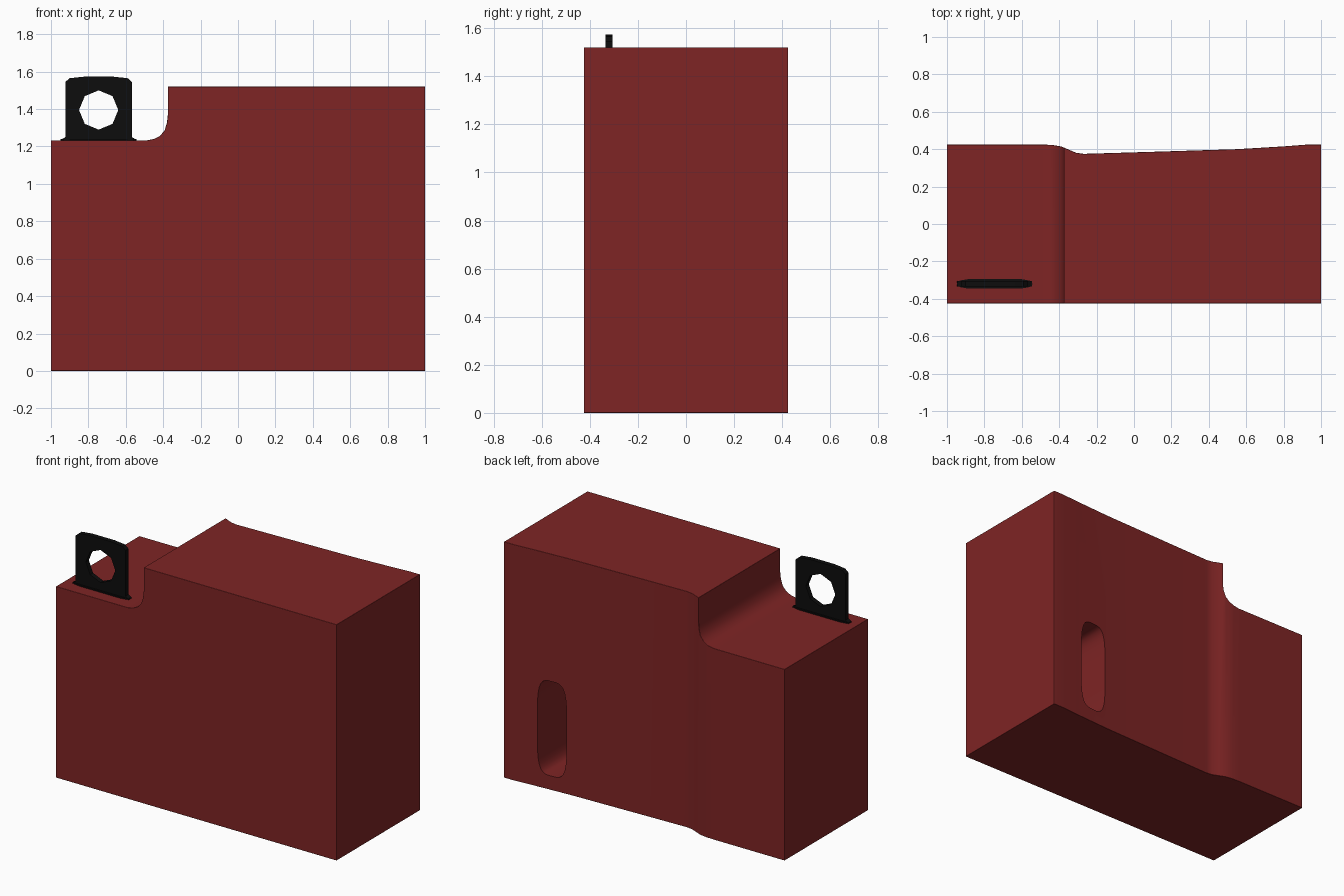
import bpy
import bmesh
from math import cos, sin, pi, radians, copysign
from mathutils import Vector

cube = bpy.data.objects.get("Cube")
if cube:
    bpy.data.objects.remove(cube, do_unlink=True)


def material(name, color, roughness):
    mat = bpy.data.materials.new(name)
    mat.use_nodes = True
    mat.diffuse_color = color
    shader = mat.node_tree.nodes["Principled BSDF"]
    shader.inputs["Base Color"].default_value = color
    shader.inputs["Roughness"].default_value = roughness
    return mat


RED = material("dark red", (0.21, 0.018, 0.018, 1), 0.6)
BLACK = material("black", (0.004, 0.004, 0.004, 1), 0.6)


def prism(name, points, axis, low, high, mat):
    """Extrude a 2D outline along y (points are x, z) or z (points are x, y)."""
    def place(p, d):
        return Vector((p[0], d, p[1])) if axis == "y" else Vector((p[0], p[1], d))
    bm = bmesh.new()
    face = bm.faces.new([bm.verts.new(place(p, low)) for p in points])
    new = bmesh.ops.extrude_face_region(bm, geom=[face])["geom"]
    offset = place((0, 0), high - low)
    bmesh.ops.translate(bm, vec=offset, verts=[v for v in new if isinstance(v, bmesh.types.BMVert)])
    bmesh.ops.recalc_face_normals(bm, faces=bm.faces)
    mesh = bpy.data.meshes.new(name)
    bm.to_mesh(mesh)
    bm.free()
    mesh.materials.append(mat)
    obj = bpy.data.objects.new(name, mesh)
    bpy.context.collection.objects.link(obj)
    return obj


def select(obj):
    bpy.ops.object.select_all(action="DESELECT")
    obj.select_set(True)
    bpy.context.view_layer.objects.active = obj


def apply(obj, kind, **settings):
    mod = obj.modifiers.new(kind.title(), kind)
    for key, value in settings.items():
        setattr(mod, key, value)
    select(obj)
    bpy.ops.object.modifier_apply(modifier=mod.name)


def boolean(obj, tool, operation):
    apply(obj, "BOOLEAN", object=tool, operation=operation, solver="EXACT")
    bpy.data.objects.remove(tool, do_unlink=True)


def finish(obj, angle):
    select(obj)
    bpy.ops.object.shade_smooth_by_angle(angle=radians(angle))
    obj.modifiers.new("Weighted Normal", "WEIGHTED_NORMAL").keep_sharp = True


# Stepped body: front outline trimmed by the plan outline with its shallow back dip
front = [(-1, 0), (1, 0), (1, 1.52), (-0.375, 1.52), (-0.375, 1.37), (-0.38, 1.325),
         (-0.393, 1.285), (-0.418, 1.256), (-0.45, 1.24), (-0.49, 1.232), (-1, 1.232)]
plan = [(-1.1, -0.425), (1.1, -0.425), (1.1, 0.425), (0.93, 0.425), (0.8, 0.415),
        (0.55, 0.4), (0.1, 0.386), (-0.27, 0.375), (-0.31, 0.381), (-0.35, 0.398),
        (-0.39, 0.415), (-0.44, 0.423), (-0.5, 0.425), (-1.1, 0.425)]
body = prism("body", front, "y", -0.6, 0.6, RED)
boolean(body, prism("plan_trim", plan, "z", -0.1, 1.7, RED), "INTERSECT")
apply(body, "BEVEL", width=0.035, segments=4, limit_method="ANGLE", angle_limit=radians(45))


# Deep rounded slot low in the back
def rounded(t, size):
    c, s = cos(t), sin(t)
    return (0.67 + copysign(abs(c) ** 0.55, c) * size,
            0.395 + copysign(abs(s) ** 0.45, s) * 0.305)


slot = [rounded(2 * pi * (i + 0.5) / 32, 0.1) for i in range(32)]
boolean(body, prism("slot_cutter", slot, "y", 0.05, 0.6, RED), "DIFFERENCE")
finish(body, 40)

# Strap tab with chamfered shoulders and an octagonal hole
cx, cy, half = -0.745, -0.32, 0.178
right_side = [(0.203, 1.22), (0.2, 1.237), (half, 1.25), (half, 1.545), (0.155, 1.565), (0.08, 1.573)]
outline = [(cx + x, z) for x, z in right_side] + [(cx - x, z) for x, z in reversed(right_side)]
tab = prism("strap_tab", outline, "y", cy - 0.015, cy + 0.015, BLACK)
hole = [(cx + 0.105 * cos(i * pi / 4), 1.395 + 0.105 * sin(i * pi / 4)) for i in range(8)]
boolean(tab, prism("hole_cutter", hole, "y", cy - 0.2, cy + 0.2, BLACK), "DIFFERENCE")
finish(tab, 30)

# Thin lens-shaped foot of the tab
foot = [(cx + 0.203 * cos(i * pi / 8), cy + max(-0.025, min(0.025, 0.045 * sin(i * pi / 8))))
        for i in range(16)]
finish(prism("tab_foot", foot, "z", 1.22, 1.24, BLACK), 30)
